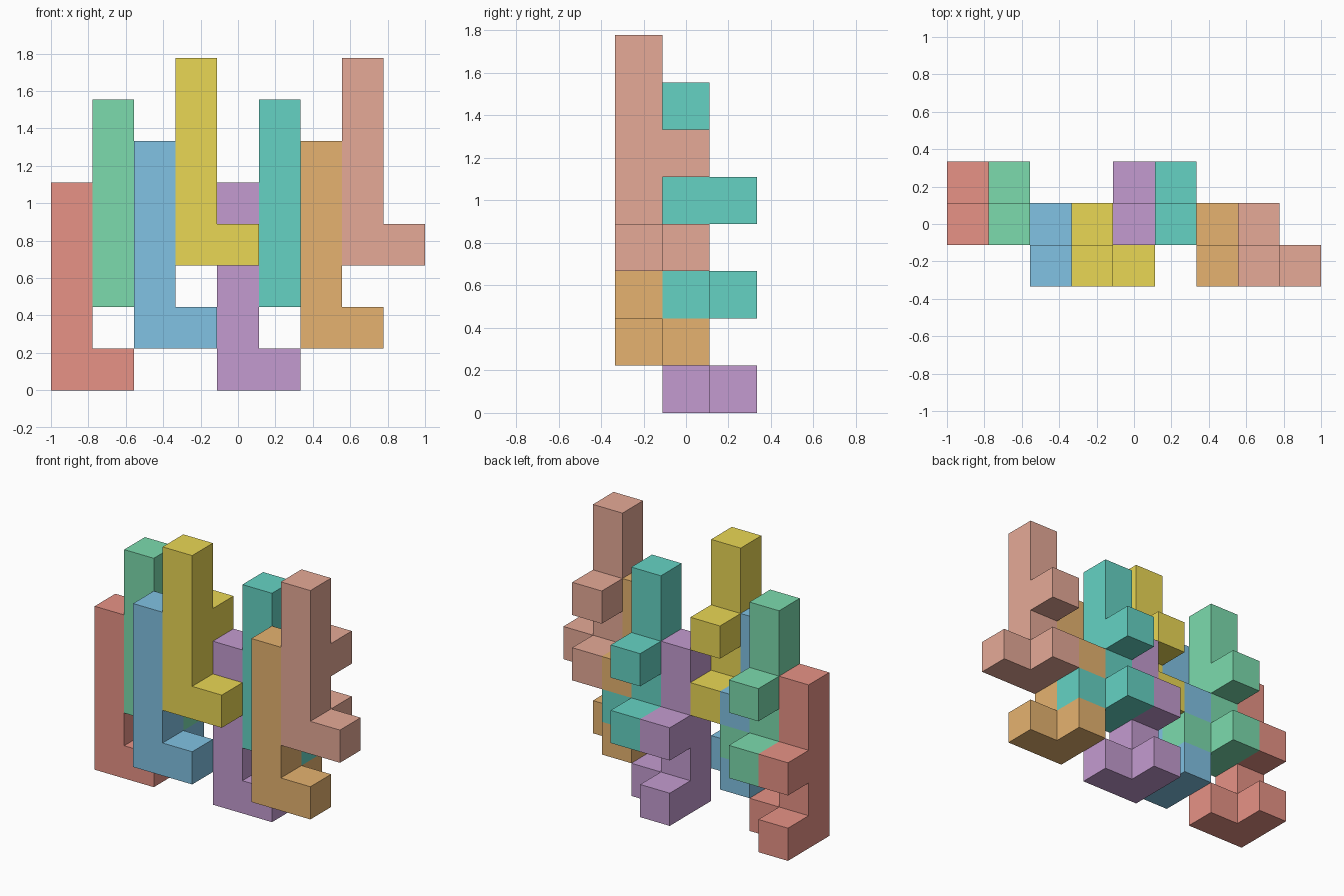
import bpy, bmesh, math
from mathutils import Vector

if "Cube" in bpy.data.objects:
    bpy.data.objects.remove(bpy.data.objects["Cube"])

U = 2 / 9                              # edge of one cube cell
ORIGIN = Vector((-1, -1.5 * U, 0))

# Repeated piece: five-high column, a side foot and two rear pegs
CELLS = {(0, 0, z) for z in range(5)} | {(1, 0, 0), (0, 1, 0), (0, 1, 2)}


def add_piece(name, offset, color):
    bm = bmesh.new()
    for cell in CELLS:
        for axis in range(3):
            for side in (0, 1):
                near = list(cell)
                near[axis] += 2 * side - 1
                if tuple(near) in CELLS:
                    continue           # skip walls inside the piece
                b, c = (axis + 1) % 3, (axis + 2) % 3
                corners = []
                for s, t in ((0, 0), (1, 0), (1, 1), (0, 1)):
                    p = Vector(cell) + Vector(offset)
                    p[axis] += side
                    p[b] += s
                    p[c] += t
                    corners.append(bm.verts.new(ORIGIN + p * U))
                bm.faces.new(corners if side else corners[::-1])
    bmesh.ops.remove_doubles(bm, verts=bm.verts, dist=1e-4)
    bmesh.ops.dissolve_limit(bm, angle_limit=math.radians(1),
                             verts=bm.verts, edges=bm.edges)
    mesh = bpy.data.meshes.new(name)
    bm.to_mesh(mesh)
    bm.free()
    mat = bpy.data.materials.new(name)
    mat.diffuse_color = (*color, 1)
    mat.use_nodes = True
    mat.node_tree.nodes["Principled BSDF"].inputs["Base Color"].default_value = mat.diffuse_color
    mesh.materials.append(mat)
    bpy.context.collection.objects.link(bpy.data.objects.new(name, mesh))


# Eight interlocking copies: name, cell offset, colour
PIECES = [
    ("red_piece", (0, 1, 0), (0.80, 0.29, 0.24)),
    ("green_piece", (1, 1, 2), (0.20, 0.71, 0.42)),
    ("blue_piece", (2, 0, 1), (0.22, 0.54, 0.77)),
    ("yellow_piece", (3, 0, 3), (0.82, 0.68, 0.09)),
    ("purple_piece", (4, 1, 0), (0.55, 0.33, 0.63)),
    ("teal_piece", (5, 1, 2), (0.13, 0.65, 0.55)),
    ("orange_piece", (6, 0, 1), (0.79, 0.45, 0.16)),
    ("salmon_piece", (7, 0, 3), (0.79, 0.40, 0.31)),
]
for piece in PIECES:
    add_piece(*piece)
